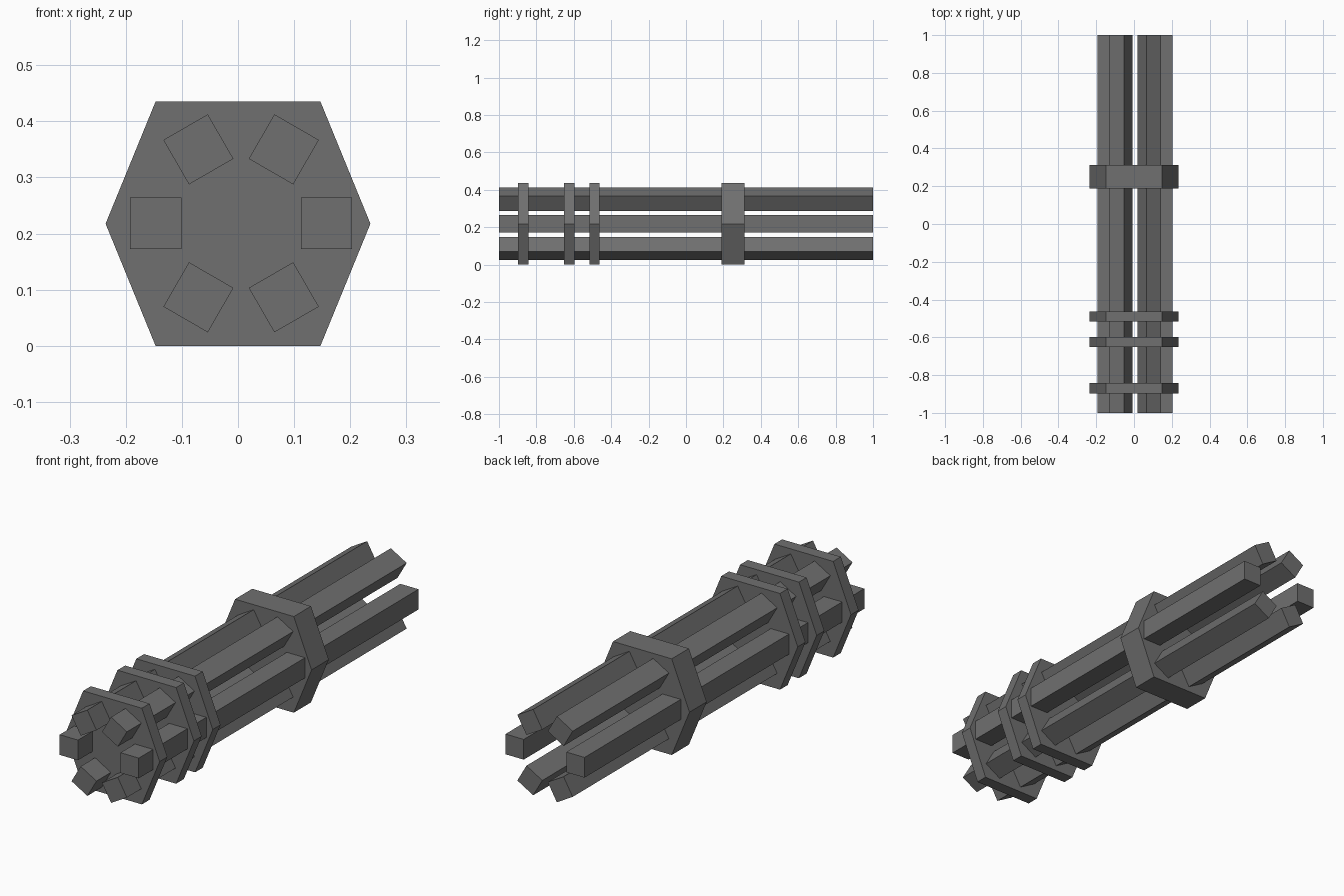
import bpy, bmesh, math
from mathutils import Matrix, Vector

if "Cube" in bpy.data.objects:
    bpy.data.objects.remove(bpy.data.objects["Cube"])

metal = bpy.data.materials.new("dark_grey_metal")
metal.diffuse_color = (0.16, 0.16, 0.16, 1)
metal.use_nodes = True
metal.node_tree.nodes["Principled BSDF"].inputs["Base Color"].default_value = metal.diffuse_color


def prism(name, profile, y0, y1):
    """Extrude a closed (x, z) profile along y."""
    bm = bmesh.new()
    face = bm.faces.new([bm.verts.new((x, y0, z)) for x, z in profile])
    ext = bmesh.ops.extrude_face_region(bm, geom=[face])
    verts = [v for v in ext["geom"] if isinstance(v, bmesh.types.BMVert)]
    bmesh.ops.translate(bm, verts=verts, vec=(0, y1 - y0, 0))
    bmesh.ops.recalc_face_normals(bm, faces=bm.faces)
    mesh = bpy.data.meshes.new(name)
    bm.to_mesh(mesh)
    bm.free()
    mesh.materials.append(metal)
    obj = bpy.data.objects.new(name, mesh)
    bpy.context.collection.objects.link(obj)
    return obj


# Six square barrels in a ring, each turned to face outward
CX, CZ, RADIUS, HALF = 0.0055, 0.2182, 0.1522, 0.0457
for i in range(6):
    turn = Matrix.Rotation(math.radians(60 * i), 2)
    square = []
    for sx, sz in ((-1, -1), (1, -1), (1, 1), (-1, 1)):
        p = turn @ Vector((RADIUS + sx * HALF, sz * HALF))
        square.append((CX + p.x, CZ + p.y))
    prism(f"barrel_{i + 1}", square, -1, 1)

# Hexagonal clamp plates holding the barrels
hexagon = [(-0.236, 0.2175), (-0.147, 0.0), (0.147, 0.0),
           (0.236, 0.2175), (0.147, 0.435), (-0.147, 0.435)]
clamps = (("front_clamp", -0.897, -0.842), ("second_clamp", -0.652, -0.597),
          ("third_clamp", -0.517, -0.462), ("wide_rear_clamp", 0.189, 0.312))
for name, y0, y1 in clamps:
    prism(name, hexagon, y0, y1)
